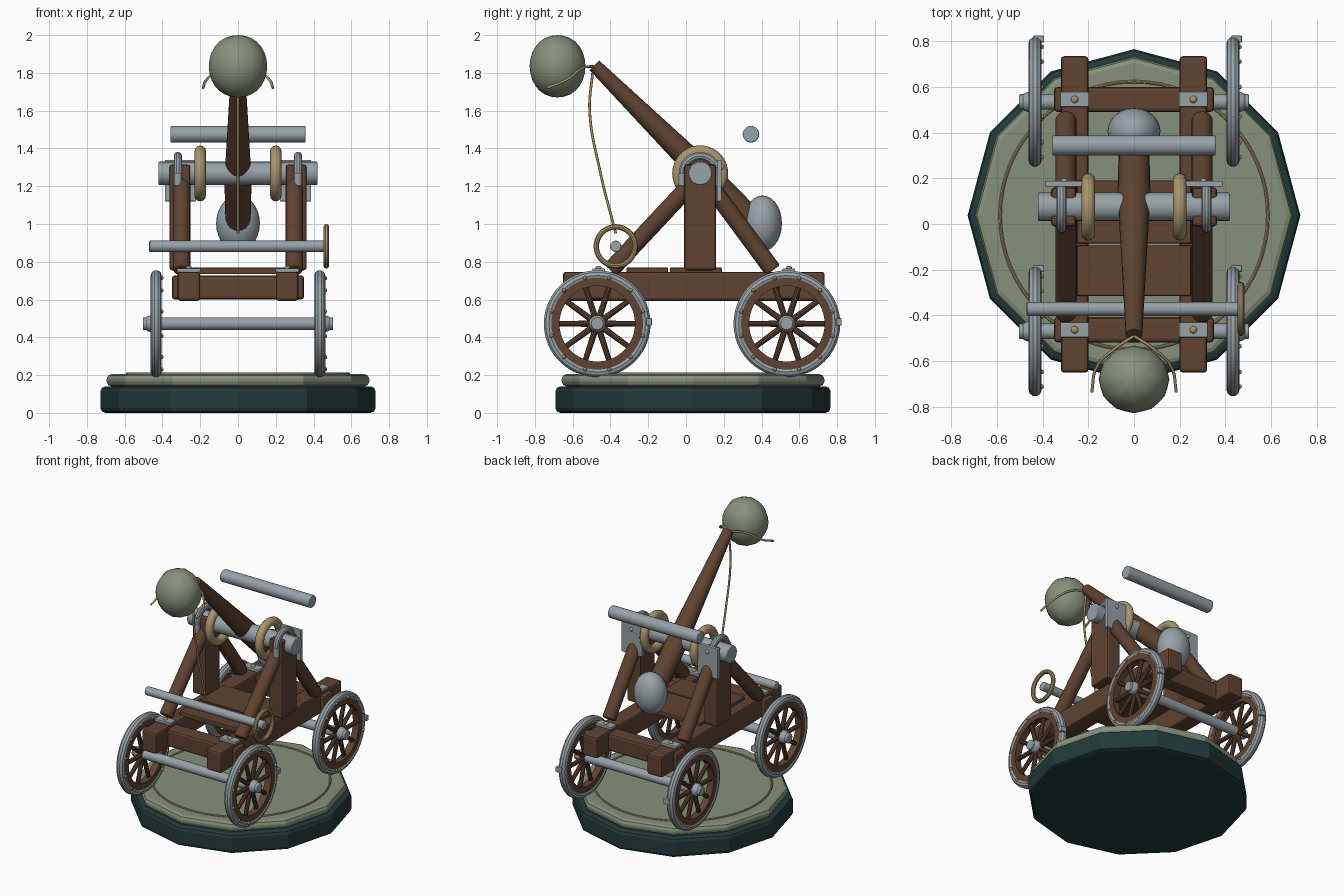
import bpy, bmesh, math
from mathutils import Vector, Matrix

if "Cube" in bpy.data.objects:
    bpy.data.objects.remove(bpy.data.objects["Cube"], do_unlink=True)


def material(name, rgb):
    m = bpy.data.materials.new(name)
    m.use_nodes = True
    m.diffuse_color = (*rgb, 1)
    m.node_tree.nodes["Principled BSDF"].inputs["Base Color"].default_value = (*rgb, 1)
    return m


WOOD = material("brown_wood", (0.115, 0.055, 0.031))
STEEL = material("grey_metal", (0.31, 0.36, 0.39))
GREEN = material("sage_green", (0.24, 0.285, 0.2))
TEAL = material("dark_teal", (0.016, 0.042, 0.042))
ROPE = material("tan_rope", (0.4, 0.3, 0.15))


def finish(name, bm, mat, bevel=0, smooth=True):
    mesh = bpy.data.meshes.new(name)
    bmesh.ops.recalc_face_normals(bm, faces=bm.faces)
    bm.to_mesh(mesh)
    bm.free()
    ob = bpy.data.objects.new(name, mesh)
    bpy.context.collection.objects.link(ob)
    mesh.materials.append(mat)
    if bevel:
        mod = ob.modifiers.new("bevel", "BEVEL")
        mod.width, mod.segments = bevel, 2
    if smooth:
        bpy.context.view_layer.objects.active = ob
        bpy.ops.object.select_all(action="DESELECT")
        ob.select_set(True)
        bpy.ops.object.shade_smooth_by_angle(angle=math.radians(35))
    return ob


def box(name, center, size, mat, bevel=0.012):
    bm = bmesh.new()
    bmesh.ops.create_cube(bm, size=1, matrix=Matrix.Translation(center) @ Matrix.Diagonal((*size, 1)))
    return finish(name, bm, mat, bevel, False)


def add_rod(bm, a, b, r1, r2, sides=20):
    a, b = Vector(a), Vector(b)
    turn = (b - a).to_track_quat("Z", "Y").to_matrix().to_4x4()
    bmesh.ops.create_cone(bm, cap_ends=True, segments=sides, radius1=r1, radius2=r2,
                          depth=(b - a).length, matrix=Matrix.Translation((a + b) / 2) @ turn)


def rod(name, a, b, r1, mat, r2=None, bevel=0.005):
    bm = bmesh.new()
    add_rod(bm, a, b, r1, r1 if r2 is None else r2)
    return finish(name, bm, mat, bevel)


def ball(name, center, radii, mat):
    bm = bmesh.new()
    bmesh.ops.create_uvsphere(bm, u_segments=24, v_segments=14, radius=1,
                              matrix=Matrix.Translation(center) @ Matrix.Diagonal((*radii, 1)))
    return finish(name, bm, mat)


def lathe_x(name, center, profile, mat, closed=True, arc=math.tau, steps=40):
    """Turn a list of (x, radius) points around an axis along x."""
    bm = bmesh.new()
    pts = [Vector((x, r, 0)) for x, r in profile]
    verts = [bm.verts.new(p) for p in pts]
    ends = verts if closed else verts[:-1]
    edges = [bm.edges.new((v, verts[(i + 1) % len(verts)])) for i, v in enumerate(ends)]
    bmesh.ops.spin(bm, geom=verts + edges, cent=(0, 0, 0), axis=(1, 0, 0), angle=arc, steps=steps)
    bmesh.ops.remove_doubles(bm, verts=bm.verts, dist=0.0005)
    bmesh.ops.translate(bm, verts=bm.verts, vec=center)
    return finish(name, bm, mat)


def circle(major, minor, n=10):
    return [(minor * math.cos(i * math.tau / n), major + minor * math.sin(i * math.tau / n)) for i in range(n)]


def cord(name, points, mat, radius=0.007):
    cu = bpy.data.curves.new(name, "CURVE")
    cu.dimensions, cu.bevel_depth, cu.bevel_resolution, cu.use_fill_caps = "3D", radius, 2, True
    sp = cu.splines.new("BEZIER")
    sp.bezier_points.add(len(points) - 1)
    for p, co in zip(sp.bezier_points, points):
        p.co, p.handle_left_type, p.handle_right_type = co, "AUTO", "AUTO"
    ob = bpy.data.objects.new(name, cu)
    bpy.context.collection.objects.link(ob)
    cu.materials.append(mat)


# Twelve-sided display base with an inlaid ring
def base_slab(name, z0, z1, radius, mat, bevel):
    bm = bmesh.new()
    bmesh.ops.create_cone(bm, cap_ends=True, segments=12, radius1=radius, radius2=radius, depth=z1 - z0,
                          matrix=Matrix.Translation((0, 0.037, (z0 + z1) / 2)))
    finish(name, bm, mat, bevel, False)


base_slab("base_plinth", 0, 0.14, 0.728, TEAL, 0.025)
base_slab("base_top", 0.14, 0.205, 0.695, GREEN, 0.025)
ring = lathe_x("base_inlay_ring", (0, 0, 0), circle(0.586, 0.007, 8), ROPE, steps=64)
ring.rotation_euler.y = math.pi / 2
ring.location = (0, 0.037, 0.207)

# Axles and wheels
AXLE_Z = 0.472
for end, y in (("front", -0.47), ("rear", 0.534)):
    rod(end + "_axle", (-0.503, y, AXLE_Z), (0.503, y, AXLE_Z), 0.034, STEEL)
    for side, x in (("right", -0.433), ("left", 0.433)):
        name = end + "_" + side + "_wheel_"
        hub = Vector((x, y, AXLE_Z))
        lathe_x(name + "tyre", hub, circle(0.255, 0.029), STEEL, steps=48)
        lathe_x(name + "rim", hub, [(-0.025, 0.2), (0.025, 0.2), (0.025, 0.25), (-0.025, 0.25)], WOOD, steps=48)
        ball(name + "hub", hub + Vector((math.copysign(0.02, x), 0, 0)), (0.05, 0.045, 0.045), STEEL)
        box(name + "tyre_clasp", hub + Vector((0.015, 0.275, 0.01)), (0.05, 0.03, 0.04), STEEL, 0.006)
        spokes, studs = bmesh.new(), bmesh.new()
        for i in range(10):
            d = Vector((0, math.cos(i * math.tau / 10), math.sin(i * math.tau / 10)))
            add_rod(spokes, hub + d * 0.02, hub + d * 0.215, 0.017, 0.014, 10)
        for i in range(12):
            a = (i + 0.5) * math.tau / 12
            place = Matrix.Translation(hub + Vector((0.028, 0.25 * math.cos(a), 0.25 * math.sin(a))))
            bmesh.ops.create_uvsphere(studs, u_segments=8, v_segments=6, radius=0.011, matrix=place)
        finish(name + "spokes", spokes, WOOD)
        finish(name + "studs", studs, ROPE)

# Chassis: rails, cross beams, deck
for end, y in (("front", -0.463), ("rear", 0.545)):
    box(end + "_cross_beam", (0, y, 0.664), (0.7, 0.11, 0.128), WOOD, 0.016)
for n, (y0, y1) in enumerate(((-0.315, -0.095), (-0.085, 0.19))):
    box("deck_plank_%d" % (n + 1), (0, (y0 + y1) / 2, 0.752), (0.5, y1 - y0, 0.035), WOOD, 0.006)

# Parts repeated on both sides
AY, AZ = 0.075, 1.268
for side, s in (("right", -1), ("left", 1)):
    box(side + "_rail", (s * 0.26, 0.042, 0.67), (0.12, 1.385, 0.153), WOOD, 0.014)
    for end, y in (("front", -0.463), ("rear", 0.545)):
        box(end + "_" + side + "_plate", (s * 0.26, y, 0.755), (0.127, 0.066, 0.02), STEEL, 0.004)
        ball(end + "_" + side + "_plate_bolt", (s * 0.26, y, 0.767), (0.016, 0.016, 0.012), ROPE)
    box(side + "_post", (s * 0.308, AY, 1.035), (0.11, 0.17, 0.56), WOOD, 0.014)
    for end, y0, y1 in (("front", -0.4, 0.03), ("rear", 0.46, 0.12)):
        rod(end + "_" + side + "_brace", (s * 0.298, y0, 0.755), (s * 0.298, y1, 1.215), 0.046, WOOD, bevel=0.01)
    # Axle strap with its back plate
    lathe_x(side + "_strap", (s * 0.318, AY, AZ), circle(0.092, 0.022), STEEL, arc=math.pi, steps=20)
    for y in (-0.092, 0.092):
        rod(side + "_strap_leg", (s * 0.318, AY + y, AZ), (s * 0.318, AY + y, 1.2), 0.022, STEEL)
    box(side + "_back_plate", (s * 0.305, 0.176, 1.23), (0.165, 0.026, 0.22), STEEL, 0.004)
    for z in (1.16, 1.3):
        ball(side + "_back_plate_bolt", (s * 0.305, 0.19, z), (0.014, 0.01, 0.014), STEEL)
    lathe_x(side + "_rope_coil", (s * 0.2, AY, AZ), circle(0.118, 0.03, 12), ROPE)

# Cross bars
rod("pivot_bar", (-0.42, AY, AZ), (0.42, AY, AZ), 0.062, STEEL)
rod("stop_bar", (-0.357, 0.344, 1.475), (0.357, 0.344, 1.475), 0.044, STEEL)
rod("winch_bar", (-0.47, -0.372, 0.882), (0.475, -0.372, 0.882), 0.03, STEEL)
lathe_x("winch_ring", (0.468, -0.372, 0.882), circle(0.103, 0.015), ROPE)

# Throwing arm, thickest at the pivot, with its counterweight
tip, mid, foot = (0, -0.485, 1.84), (0, 0.13, 1.232), (0, 0.37, 0.995)
rod("throwing_arm_upper", tip, mid, 0.036, WOOD, 0.072, 0)
rod("throwing_arm_lower", mid, foot, 0.072, WOOD, 0.066, 0)
ball("counterweight", (0, 0.405, 1.003), (0.116, 0.103, 0.148), STEEL)

# Sack with gathered folds towards its poles
sack = ball("sack", (0, 0, 0), (0.153, 0.146, 0.165), GREEN)
sack.location = (0, -0.68, 1.835)
for v in sack.data.vertices:
    a = math.atan2(v.co.y, v.co.x)
    pole = abs(v.co.z) / 0.165
    fold = 1 + 0.09 * pole ** 3 * math.cos(8 * a) + 0.012 * math.cos(12 * a)
    v.co.x *= fold
    v.co.y *= fold

# Sling and trigger cords
for side, s in (("right", -1), ("left", 1)):
    cord(side + "_sling_cord", [(0, -0.49, 1.835), (s * 0.09, -0.55, 1.825), (s * 0.165, -0.63, 1.765),
                                (s * 0.185, -0.735, 1.72)], ROPE)
cord("trigger_cord", [(0, -0.495, 1.8), (0, -0.51, 1.6), (0, -0.455, 1.28), (0, -0.372, 0.95)], ROPE)
